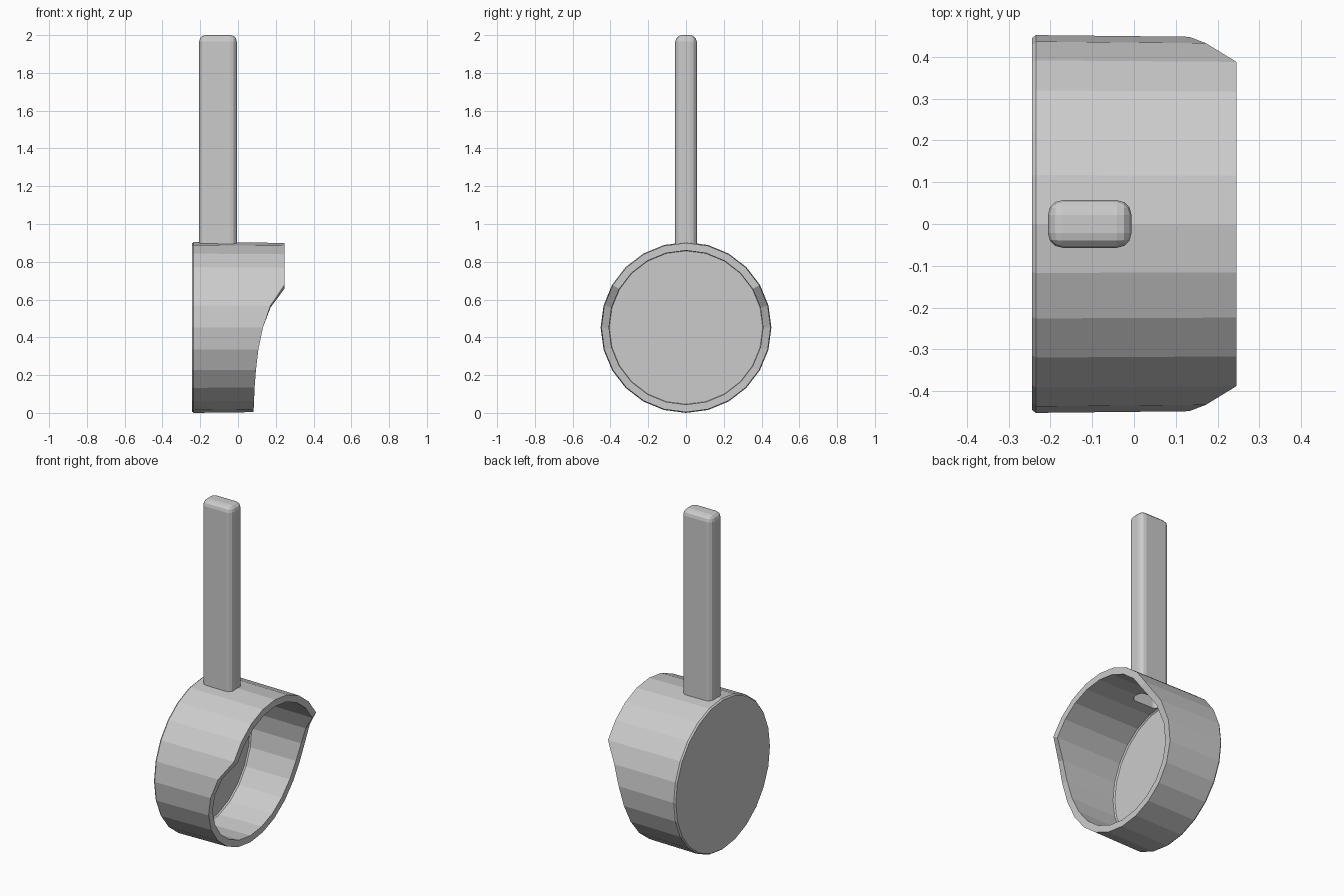
import bpy, bmesh
from math import sin, cos, pi

if "Cube" in bpy.data.objects:
    bpy.data.objects.remove(bpy.data.objects["Cube"])

SIDES = 24
CENTRE_Z = 0.452
# rim height along x for each 15 degree step from the top to the bottom
RIM = [0.245] * 5 + [0.172, 0.132, 0.108, 0.095, 0.088, 0.085, 0.083, 0.083]


def finish(bm, name):
    bmesh.ops.recalc_face_normals(bm, faces=bm.faces)
    mesh = bpy.data.meshes.new(name)
    bm.to_mesh(mesh)
    bm.free()
    obj = bpy.data.objects.new(name, mesh)
    bpy.context.collection.objects.link(obj)
    return obj


def make_cup():
    bm = bmesh.new()

    def ring(radius, x=None):
        verts = []
        for i in range(SIDES):
            a = 2 * pi * i / SIDES
            px = RIM[min(i, SIDES - i)] if x is None else x
            verts.append(bm.verts.new((px, radius * sin(a), CENTRE_Z + radius * cos(a))))
        return verts

    # closed base, outer wall, swept rim, inner wall, inner floor
    rings = [ring(0.445, -0.244), ring(0.452, -0.235), ring(0.448),
             ring(0.408), ring(0.412, -0.197), ring(0.406, -0.205)]
    for lower, upper in zip(rings, rings[1:]):
        for i in range(SIDES):
            j = (i + 1) % SIDES
            bm.faces.new((lower[i], lower[j], upper[j], upper[i]))
    bm.faces.new(rings[0])
    bm.faces.new(rings[-1])
    return finish(bm, "cup")


def rounded_bar(name, x0, x1, half_y, z0, z1, radius):
    # upright bar with rounded sides and top and a square lower end
    bm = bmesh.new()
    bmesh.ops.create_cube(bm, size=1)
    for v in bm.verts:
        v.co.x = x0 if v.co.x < 0 else x1
        v.co.y *= 2 * half_y
        v.co.z = z0 if v.co.z < 0 else z1
    edges = [e for e in bm.edges if any(v.co.z > 1 for v in e.verts)]
    bmesh.ops.bevel(bm, geom=edges, offset=radius, segments=3, profile=0.5,
                    affect='EDGES')
    return finish(bm, name)


def cut(obj, cutter):
    mod = obj.modifiers.new("hollow", 'BOOLEAN')
    mod.operation = 'DIFFERENCE'
    mod.solver = 'EXACT'
    mod.object = cutter


cup = make_cup()
handle = rounded_bar("handle", -0.206, -0.006, 0.057, 0.875, 2.0, 0.035)

# the handle is a thin hollow shell that opens into the cup
cavity = rounded_bar("cavity_cutter", -0.194, -0.018, 0.045, 0.80, 1.988, 0.026)
cavity.hide_render = True
cavity.hide_viewport = True
cut(cup, cavity)
cut(handle, cavity)
